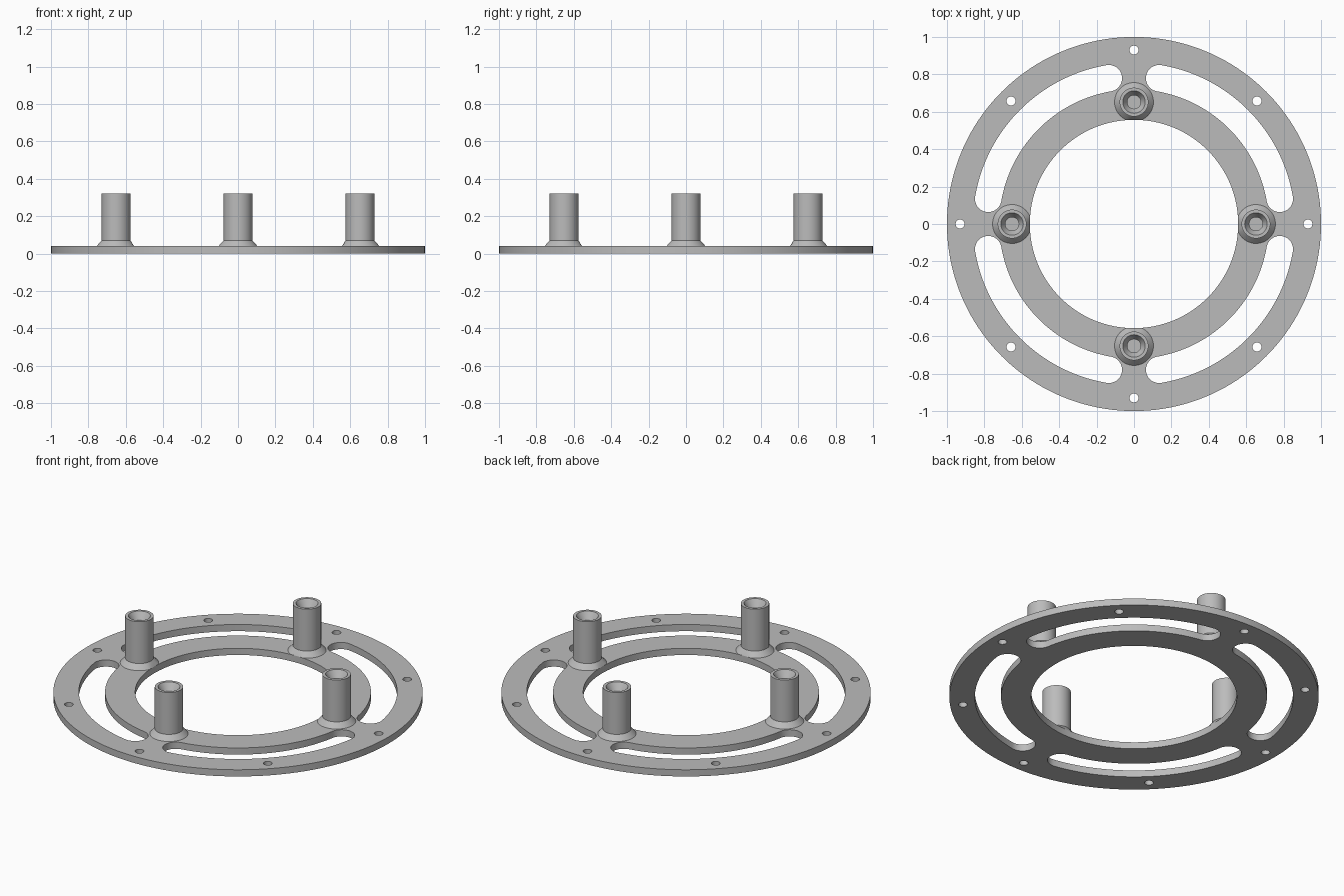
import bpy, bmesh
from math import sin, cos, pi, radians
from mathutils import Matrix, Vector

cube = bpy.data.objects.get("Cube")
if cube:
    bpy.data.objects.remove(cube, do_unlink=True)

THICK = 0.04
INNER_R = 0.557

grey = bpy.data.materials.new("machined grey")
grey.use_nodes = True
grey.diffuse_color = (0.5, 0.5, 0.5, 1)
grey.node_tree.nodes["Principled BSDF"].inputs["Base Color"].default_value = (0.5, 0.5, 0.5, 1)


def arc(radius, start, end, steps, centre=(0, 0)):
    """Points along an arc, end points included."""
    angles = [start + (end - start) * i / steps for i in range(steps + 1)]
    return [(centre[0] + radius * cos(a), centre[1] + radius * sin(a)) for a in angles]


def circle(radius, steps, centre=(0, 0)):
    return arc(radius, 0, 2 * pi, steps, centre)[:-1]


def slot(middle, mid_r, half_width, half_span):
    """Curved slot with round ends."""
    a, b = middle - half_span, middle + half_span
    tip_a = (mid_r * cos(a), mid_r * sin(a))
    tip_b = (mid_r * cos(b), mid_r * sin(b))
    return (arc(mid_r + half_width, a, b, 40)[:-1]
            + arc(half_width, b, b + pi, 16, tip_b)[:-1]
            + arc(mid_r - half_width, b, a, 40)[:-1]
            + arc(half_width, a + pi, a + 2 * pi, 16, tip_a)[:-1])


def finish(name, mesh):
    mesh.materials.clear()
    mesh.materials.append(grey)
    obj = bpy.data.objects.new(name, mesh)
    bpy.context.collection.objects.link(obj)
    bpy.ops.object.select_all(action='DESELECT')
    obj.select_set(True)
    bpy.context.view_layer.objects.active = obj
    bpy.ops.object.shade_smooth_by_angle(angle=radians(25))
    return obj


# Flat ring plate: outline, centre opening, four slots, eight bolt holes
outlines = [circle(1, 160), circle(INNER_R, 128)]
outlines += [slot(pi / 4 + i * pi / 2, 0.791, 0.071, radians(35.2)) for i in range(4)]
outlines += [circle(0.024, 24, (0.93 * cos(i * pi / 4), 0.93 * sin(i * pi / 4)))
             for i in range(8)]
curve = bpy.data.curves.new("ring outline", 'CURVE')
curve.dimensions = '2D'
curve.fill_mode = 'BOTH'
curve.extrude = THICK / 2
for points in outlines:
    spline = curve.splines.new('POLY')
    spline.points.add(len(points) - 1)
    for p, (x, y) in zip(spline.points, points):
        p.co = (x, y, 0, 1)
    spline.use_cyclic_u = True
helper = bpy.data.objects.new("ring outline", curve)
bpy.context.collection.objects.link(helper)
bpy.context.view_layer.update()
plate = bpy.data.meshes.new_from_object(
    helper.evaluated_get(bpy.context.evaluated_depsgraph_get()))
bpy.data.objects.remove(helper, do_unlink=True)
bm = bmesh.new()
bm.from_mesh(plate)
bmesh.ops.remove_doubles(bm, verts=bm.verts, dist=1e-5)
bmesh.ops.translate(bm, verts=bm.verts, vec=(0, 0, THICK / 2))
bmesh.ops.recalc_face_normals(bm, faces=bm.faces)
bm.to_mesh(plate)
bm.free()
finish("ring_plate", plate)

# Hollow standoffs: flared foot, straight tube, countersunk blind bore
PROFILE = [(0.104, THICK), (0.079, 0.068), (0.077, 0.07), (0.077, 0.32),
           (0.06, 0.32), (0.036, 0.28), (0.036, 0.1), (0, 0.1)]


def standoff(name, angle):
    bm = bmesh.new()
    verts = [bm.verts.new((r, 0, z)) for r, z in PROFILE]
    edges = [bm.edges.new(pair) for pair in zip(verts, verts[1:])]
    bmesh.ops.spin(bm, geom=verts + edges, cent=(0, 0, 0), axis=(0, 0, 1),
                   angle=2 * pi, steps=48)
    bmesh.ops.remove_doubles(bm, verts=bm.verts, dist=1e-5)
    bmesh.ops.recalc_face_normals(bm, faces=bm.faces)
    # Outward side must face away from the axis
    wall = max(bm.faces, key=lambda f: f.calc_area())
    mid = wall.calc_center_median()
    if wall.normal.dot(Vector((mid.x, mid.y, 0))) < 0:
        bmesh.ops.reverse_faces(bm, faces=bm.faces)
    place = Matrix.Rotation(angle, 4, 'Z') @ Matrix.Translation((0.652, 0, 0))
    bmesh.ops.transform(bm, matrix=place, verts=bm.verts)
    # Trim the foot flush with the centre opening
    for v in bm.verts:
        reach = v.co.xy.length
        if reach < INNER_R:
            v.co.xy = v.co.xy * (INNER_R / reach)
    mesh = bpy.data.meshes.new(name)
    bm.to_mesh(mesh)
    bm.free()
    finish(name, mesh)


for i, side in enumerate(("left", "back", "right", "front")):
    standoff(side + "_standoff", i * pi / 2)
